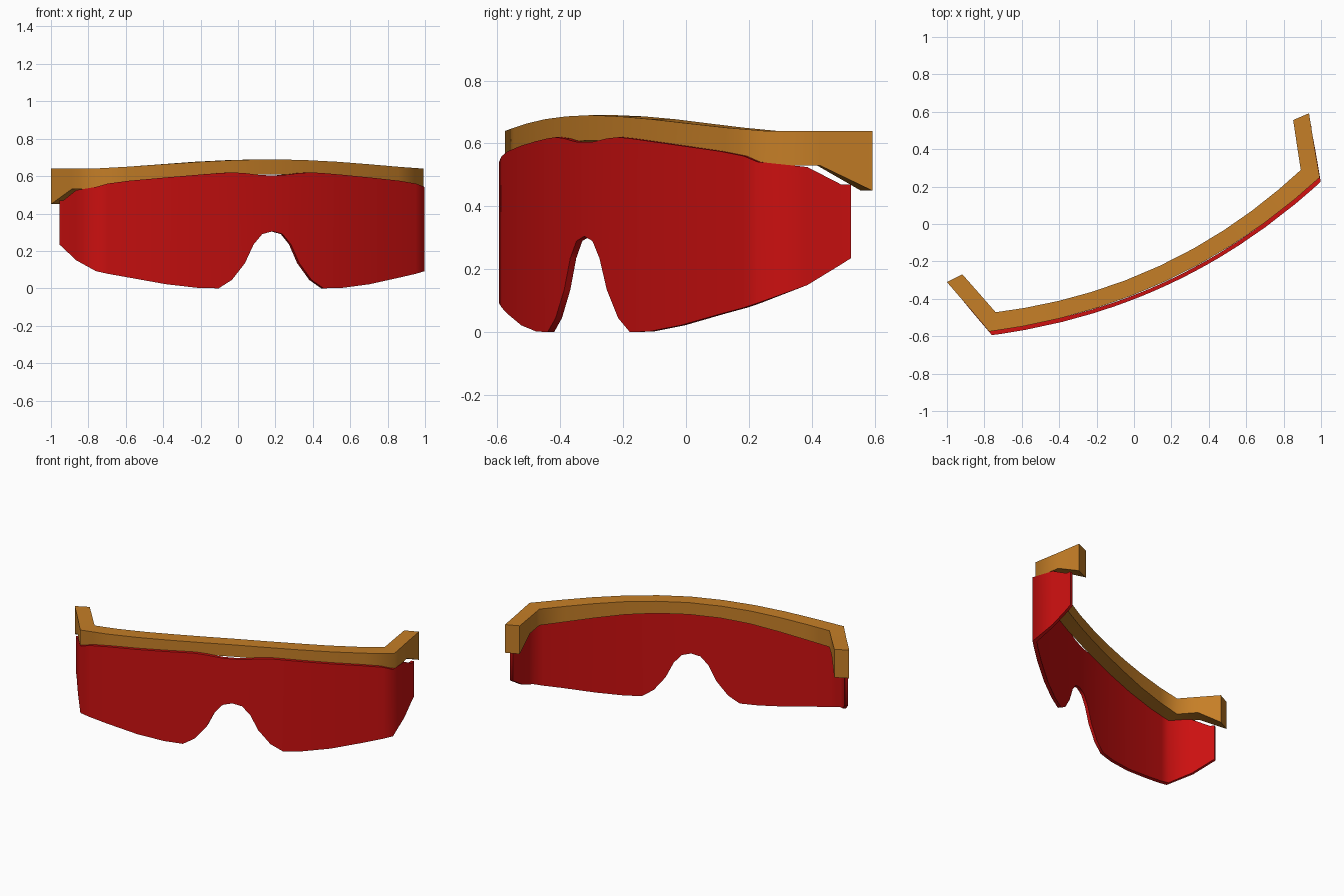
import bpy
import math

cube = bpy.data.objects.get("Cube")
if cube:
    bpy.data.objects.remove(cube, do_unlink=True)


def make_material(name, red, green, blue):
    color = (red, green, blue, 1.0)
    material = bpy.data.materials.new(name)
    material.use_nodes = True
    material.diffuse_color = color
    shader = material.node_tree.nodes["Principled BSDF"]
    shader.inputs["Base Color"].default_value = color
    return material


def bow(u, depth, bend=0.163):
    """Shallow forward curve shared by the lens and the brow bar."""
    return bend * u * u - depth


def section(outer, inner, bottom, top):
    """Four-cornered cross-section: outer face first, then inner face."""
    return [(*outer, bottom), (*outer, top), (*inner, top), (*inner, bottom)]


def mirrored(half):
    """Complete a run of sections that starts at the middle."""
    other = [[(-x, y, z) for x, y, z in ring] for ring in reversed(half[1:])]
    return other + half


def loft(name, rings, material):
    """Bridge the sections into a closed solid, capped at both ends."""
    verts = [point for ring in rings for point in ring]
    size = len(rings[0])
    faces = [tuple(range(size)), tuple(reversed(range(len(verts) - size, len(verts))))]
    for start in range(0, len(verts) - size, size):
        for i in range(size):
            j = (i + 1) % size
            faces.append((start + i, start + size + i, start + size + j, start + j))
    mesh = bpy.data.meshes.new(name)
    mesh.from_pydata(verts, [], faces)
    mesh.materials.append(material)
    obj = bpy.data.objects.new(name, mesh)
    bpy.context.collection.objects.link(obj)

    # Consistent outward normals, smooth bends and crisp rims
    bpy.ops.object.select_all(action="DESELECT")
    obj.select_set(True)
    bpy.context.view_layer.objects.active = obj
    bpy.ops.object.mode_set(mode="EDIT")
    bpy.ops.mesh.select_all(action="SELECT")
    bpy.ops.mesh.normals_make_consistent(inside=False)
    bpy.ops.object.mode_set(mode="OBJECT")
    bpy.ops.object.shade_smooth_by_angle(angle=math.radians(68))

    # The glasses rest turned to one side
    obj.rotation_euler.z = math.radians(25)
    obj.location = (0.032, 0.003, 0)
    return obj


red_lens = make_material("red lens", 0.6, 0.005, 0.005)
amber_frame = make_material("amber frame", 0.56, 0.21, 0.02)

# Lens front: half width, lower edge with nose notch, upper edge
lens_front = [
    (0, 0.305, 0.604), (0.06, 0.29, 0.605), (0.11, 0.235, 0.61),
    (0.16, 0.135, 0.616), (0.235, 0.045, 0.62), (0.31, 0.0, 0.616),
    (0.43, 0.003, 0.607), (0.6, 0.022, 0.593), (0.8, 0.058, 0.575),
    (0.91, 0.078, 0.56), (0.97, 0.092, 0.542),
]
# Lens side wing: half width, depth, lower edge, upper edge
lens_wing = [
    (1.013, -0.05, 0.15, 0.525), (1.04, 0.055, 0.215, 0.47), (1.05, 0.085, 0.235, 0.47),
]
thickness = 0.02
half_lens = [section((u, bow(u, 0.36)), (u * (1 - thickness), bow(u, 0.36) + thickness), low, high)
             for u, low, high in lens_front]
half_lens += [section((u, v), (u - thickness, v + 0.004), low, high)
              for u, v, low, high in lens_wing]
loft("lens", mirrored(half_lens), red_lens)

# Brow bar: outer and inner half width, lower edge, upper edge
brow = [
    (0, 0, 0.61, 0.69), (0.2, 0.2, 0.605, 0.686), (0.4, 0.39, 0.59, 0.677),
    (0.6, 0.57, 0.567, 0.664), (0.8, 0.75, 0.545, 0.65), (0.975, 0.9, 0.53, 0.64),
]
half_frame = [section((out, bow(out, 0.338)), (inn, bow(inn, 0.25, 0.18)), low, high)
              for out, inn, low, high in brow]

# Temple stubs drop to a deeper end
half_frame.append(section((1.022, -0.01), (0.936, 0.02), 0.53, 0.64))
half_frame.append(section((1.068, 0.152), (0.976, 0.155), 0.45, 0.64))
loft("brow_frame", mirrored(half_frame), amber_frame)
